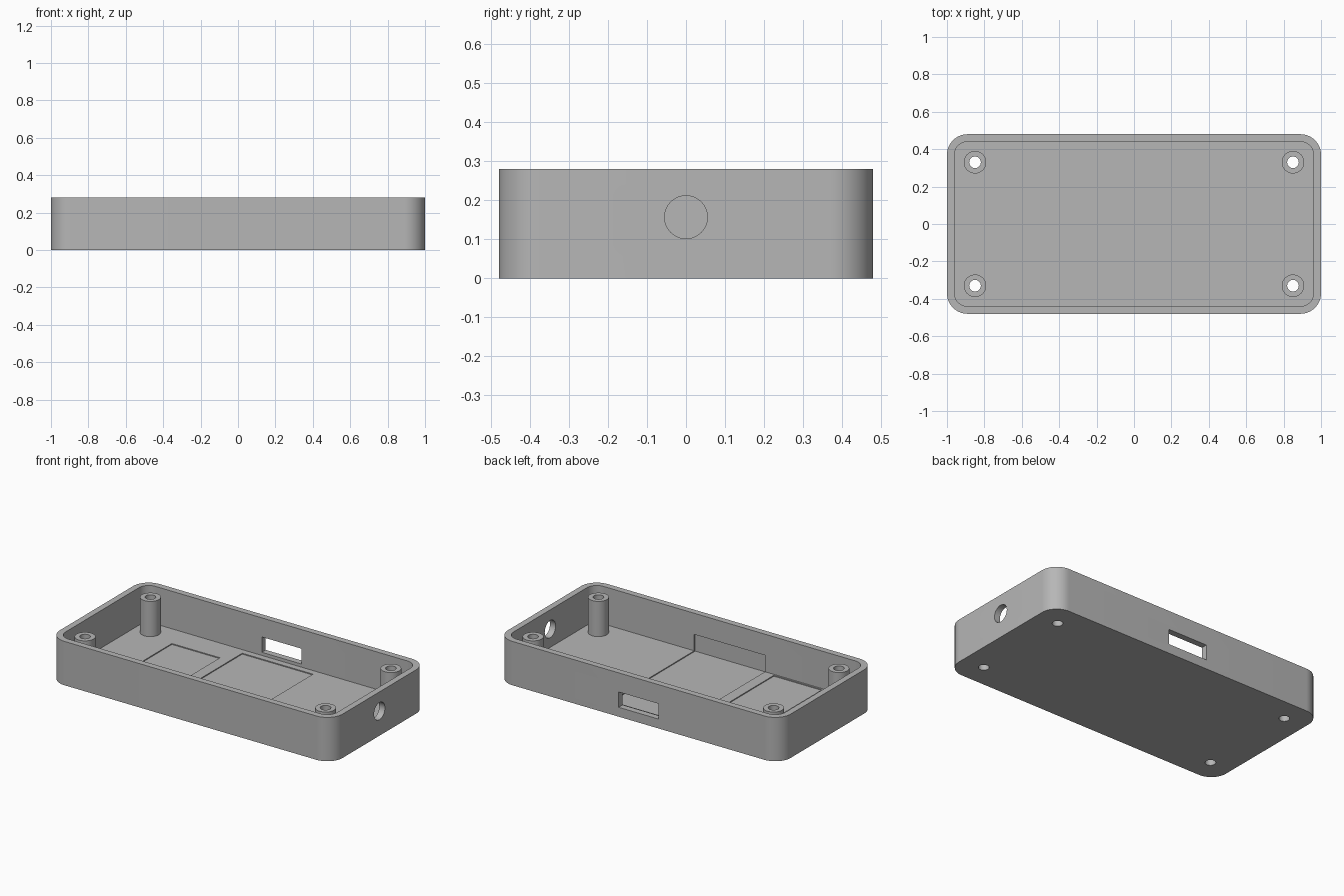
import bpy
import bmesh
from math import cos, sin, pi, radians
from mathutils import Matrix, Vector

cube = bpy.data.objects.get("Cube")
if cube:
    bpy.data.objects.remove(cube, do_unlink=True)

grey = bpy.data.materials.new("grey plastic")
grey.use_nodes = True
colour = (0.47, 0.47, 0.47, 1)
grey.diffuse_color = colour
grey.node_tree.nodes["Principled BSDF"].inputs["Base Color"].default_value = colour

WALL, FLOOR, HEIGHT = 0.04, 0.04, 0.28
HALF_X, HALF_Y, RADIUS = 1.0, 0.48, 0.11
POST_X, POST_Y, POST_TOP = 0.85, 0.33, 0.265


def new_object(name, bm):
    bmesh.ops.recalc_face_normals(bm, faces=bm.faces)
    mesh = bpy.data.meshes.new(name)
    bm.to_mesh(mesh)
    bm.free()
    mesh.materials.append(grey)
    obj = bpy.data.objects.new(name, mesh)
    bpy.context.collection.objects.link(obj)
    return obj


def rounded_block(name, hx, hy, r, z0, z1, steps=16):
    """Upright prism with a rounded rectangle outline."""
    bm = bmesh.new()
    outline = []
    for quarter, (sx, sy) in enumerate(((1, 1), (-1, 1), (-1, -1), (1, -1))):
        for i in range(steps + 1):
            a = (quarter + i / steps) * pi / 2
            outline.append(bm.verts.new((sx * (hx - r) + r * cos(a),
                                         sy * (hy - r) + r * sin(a), z0)))
    base = bm.faces.new(outline)
    top = bmesh.ops.extrude_face_region(bm, geom=[base])["geom"]
    bmesh.ops.translate(bm, vec=(0, 0, z1 - z0),
                        verts=[v for v in top if isinstance(v, bmesh.types.BMVert)])
    return new_object(name, bm)


def box(name, low, high):
    low, high = Vector(low), Vector(high)
    bm = bmesh.new()
    bmesh.ops.create_cube(bm, size=1, matrix=Matrix.Translation((low + high) / 2)
                          @ Matrix.Diagonal((high - low).to_4d()))
    return new_object(name, bm)


def cylinder(name, centre, r, depth, rotation=Matrix()):
    bm = bmesh.new()
    bmesh.ops.create_cone(bm, cap_ends=True, segments=48, radius1=r, radius2=r,
                          depth=depth, matrix=Matrix.Translation(centre) @ rotation)
    return new_object(name, bm)


def combine(target, tool, operation):
    """Apply a boolean and discard the tool."""
    mod = target.modifiers.new("shape", 'BOOLEAN')
    mod.operation, mod.object, mod.solver = operation, tool, 'EXACT'
    graph = bpy.context.evaluated_depsgraph_get()
    mesh = bpy.data.meshes.new_from_object(target.evaluated_get(graph))
    target.modifiers.clear()
    target.data = mesh
    bpy.data.objects.remove(tool, do_unlink=True)


# Tray with an open top
tray = rounded_block("enclosure_tray", HALF_X, HALF_Y, RADIUS, 0, HEIGHT)
combine(tray, rounded_block("cavity", HALF_X - WALL, HALF_Y - WALL,
                            RADIUS - WALL, FLOOR, HEIGHT + 0.1), 'DIFFERENCE')

# Shallow component pockets in the floor, the wide one also biting into the front wall
combine(tray, box("wide_pocket", (-0.25, -0.45, 0.034), (0.25, 0.40, 0.145)), 'DIFFERENCE')
combine(tray, box("narrow_pocket", (-0.66, -0.43, 0.034), (-0.32, 0.275, 0.1)), 'DIFFERENCE')

# Connector slot in the back wall and round port in the left wall
combine(tray, box("slot", (-0.14, 0.42, 0.06), (0.14, 0.6, 0.158)), 'DIFFERENCE')
combine(tray, cylinder("port", (HALF_X, 0, 0.157), 0.055, 0.2,
                       Matrix.Rotation(pi / 2, 4, 'Y')), 'DIFFERENCE')

# Screw posts with holes through the floor
for sx in (-1, 1):
    for sy in (-1, 1):
        x, y = sx * POST_X, sy * POST_Y
        low = FLOOR / 2
        combine(tray, cylinder("post", (x, y, (low + POST_TOP) / 2), 0.06,
                               POST_TOP - low), 'UNION')
        combine(tray, cylinder("screw_hole", (x, y, 0.15), 0.031, 0.5), 'DIFFERENCE')

# Smooth the rounded sides, keep the edges crisp
bpy.ops.object.select_all(action='DESELECT')
tray.select_set(True)
bpy.context.view_layer.objects.active = tray
bpy.ops.object.shade_smooth_by_angle(angle=radians(30))
